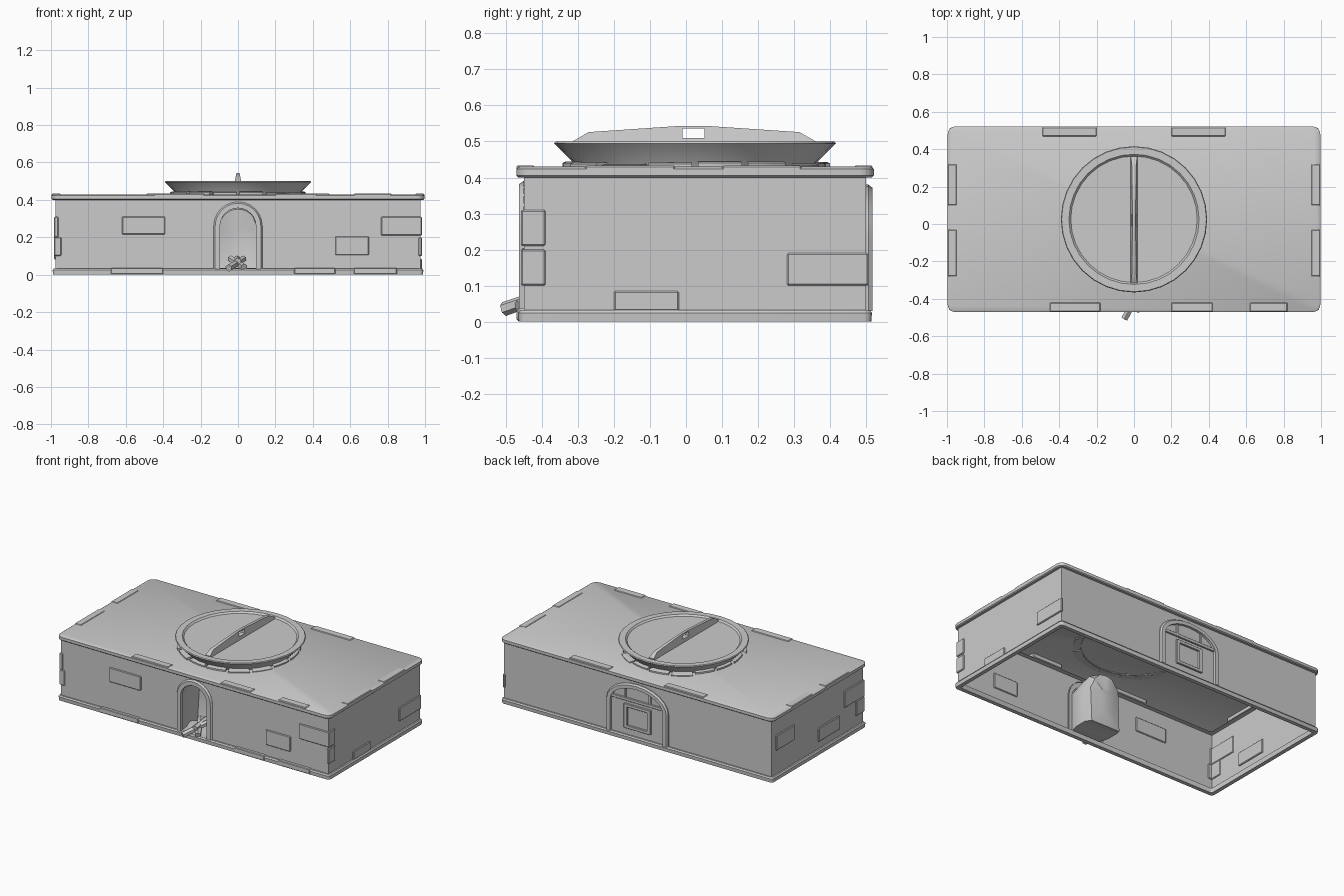
import bpy, bmesh, math, random
from mathutils import Vector, Matrix

if "Cube" in bpy.data.objects:
    bpy.data.objects.remove(bpy.data.objects["Cube"])

random.seed(4)
X, Y0, Y1 = 0.975, -0.45, 0.50      # wall planes
CY = 0.025                          # centre of the round lid


def make(name, verts, faces):
    me = bpy.data.meshes.new(name)
    me.from_pydata([tuple(v) for v in verts], [], faces)
    bm = bmesh.new()
    bm.from_mesh(me)
    bmesh.ops.recalc_face_normals(bm, faces=bm.faces)
    bm.to_mesh(me)
    bm.free()
    ob = bpy.data.objects.new(name, me)
    bpy.context.collection.objects.link(ob)
    return ob


def loft(name, loops, cyclic=False, cap=False, closed=True):
    """Skin a row of equal-length point loops."""
    n, m = len(loops[0]), len(loops)
    verts = [p for l in loops for p in l]
    faces = []
    for i in range(m if cyclic else m - 1):
        a, b = i * n, ((i + 1) % m) * n
        for j in range(n if closed else n - 1):
            k = (j + 1) % n
            faces.append((a + j, a + k, b + k, b + j))
    if cap:
        faces.append(tuple(range((m - 1) * n, m * n)))
    return make(name, verts, faces)


def box(name, lo, hi, bevel=0.004, rot=None):
    c = (Vector(lo) + Vector(hi)) / 2
    s = Vector(hi) - Vector(lo)
    bm = bmesh.new()
    bmesh.ops.create_cube(bm, size=1, matrix=Matrix.Diagonal((*s, 1)))
    if bevel:
        bmesh.ops.bevel(bm, geom=bm.edges[:], offset=bevel, segments=1, affect='EDGES')
    bm.transform(Matrix.Translation(c) @ (rot or Matrix()))
    me = bpy.data.meshes.new(name)
    bm.to_mesh(me)
    bm.free()
    ob = bpy.data.objects.new(name, me)
    bpy.context.collection.objects.link(ob)
    return ob


def round_rect(grow, r, z, n=4):
    x, y0, y1 = X + grow, Y0 - grow, Y1 + grow
    pts = []
    for q, (cx, cy) in enumerate([(x - r, y1 - r), (r - x, y1 - r), (r - x, y0 + r), (x - r, y0 + r)]):
        for i in range(n + 1):
            a = math.pi / 2 * (q + i / n)
            pts.append((cx + r * math.cos(a), cy + r * math.sin(a), z))
    return pts


def arch(hw, spring, rise, y, base=0.03, n=12):
    pts = [(hw, y, base)]
    for i in range(n + 1):
        a = math.pi * i / n
        pts.append((hw * math.cos(a), y, spring + rise * math.sin(a)))
    return pts + [(-hw, y, base)]


def arch_frame(name, outer, inner, y_wall, y_face):
    soft = y_wall + (y_face - y_wall) * 0.5
    mid = (outer[0] - 0.008, outer[1], outer[2] - 0.008)
    return loft(name, [arch(*outer, y_wall), arch(*outer, soft), arch(*mid, y_face),
                       arch(*inner, y_face), arch(*inner, y_wall)], closed=False)


# walls: thin shell, open below, with an arched hole in the front
door = arch(0.1, 0.26, 0.1, Y0, base=0)
front = [(-X, Y0, 0), (-X, Y0, 0.40), (X, Y0, 0.40), (X, Y0, 0)] + door
make("front_wall", front, [tuple(range(len(front)))])
loft("side_and_back_walls", [[(x, y, z) for x, y in ((-X, Y0), (-X, Y1), (X, Y1), (X, Y0))]
                             for z in (0, 0.40)], closed=False)

# base rim and top slab
loft("base_rim", [round_rect(g, r, z) for g, r, z in
                  ((-0.012, 0.01, 0), (0.014, 0.02, 0), (0.016, 0.02, 0.024),
                   (0.010, 0.02, 0.032), (-0.012, 0.01, 0.032))], cyclic=True)
loft("top_slab", [round_rect(g, r, z) for g, r, z in
                  ((-0.03, 0.01, 0.40), (0.015, 0.035, 0.40), (0.021, 0.04, 0.405),
                   (0.021, 0.04, 0.424), (0.012, 0.04, 0.43))], cap=True)

# worn edge stones on slab and rim
for sy, x0, x1 in ((-1, -0.45, -0.18), (-1, 0.2, 0.42), (-1, 0.62, 0.82), (1, -0.49, -0.2), (1, 0.2, 0.49)):
    y = (Y0 - 0.02) if sy < 0 else (Y1 + 0.018)
    box("slab_edge_stone", (x0, min(y, y - sy * 0.05), 0.404), (x1, max(y, y - sy * 0.05), 0.434))
for x0, x1 in ((-0.68, -0.4), (0.3, 0.52), (0.62, 0.85)):
    box("rim_stone", (x0, Y0 - 0.02, 0.002), (x1, Y0 + 0.005, 0.036))
for s in (-1, 1):
    for y0, y1 in ((-0.28, -0.03), (0.1, 0.32)):
        box("slab_side_stone", (s * 0.972 - 0.024, y0, 0.404), (s * 0.972 + 0.024, y1, 0.433))

# bricks standing proud of the walls
for x0, x1, z0, z1 in ((-0.62, -0.39, 0.215, 0.31), (0.52, 0.70, 0.105, 0.205)):
    box("front_brick", (x0, Y0 - 0.007, z0), (x1, Y0 + 0.006, z1))
for s, y0, y1, z0, z1 in ((1, -0.2, -0.02, 0.03, 0.085), (1, 0.28, Y1 + 0.006, 0.1, 0.19),
                          (-1, 0.27, 0.46, 0.19, 0.29), (-1, -0.2, 0.02, 0.08, 0.17)):
    box("side_brick", (s * X - 0.008, y0, z0), (s * X + 0.008, y1, z1))


def corner_brick(sx, length, depth, z0, z1):
    xa, xb = sorted((sx * (X + 0.008), sx * (X - length)))
    box("corner_brick_front", (xa, Y0 - 0.008, z0), (xb, Y0 + 0.006, z1))
    xa, xb = sorted((sx * (X + 0.008), sx * (X - 0.006)))
    box("corner_brick_side", (xa, Y0 - 0.008, z0), (xb, Y0 + depth, z1))


corner_brick(1, 0.21, 0.06, 0.21, 0.31)
corner_brick(1, 0.01, 0.06, 0.1, 0.2)
corner_brick(-1, 0.015, 0.2, 0.2, 0.31)
corner_brick(-1, 0.03, 0.08, 0.1, 0.2)

# fire opening: arch surround and rough hollow behind it
arch_frame("fire_arch", (0.13, 0.26, 0.13), (0.096, 0.26, 0.096), Y0 + 0.01, Y0 - 0.013)
rings = []
for y, hw in ((Y0, 0.1), (-0.38, 0.115), (-0.31, 0.12), (-0.26, 0.105), (-0.25, 0.05)):
    ring = arch(hw, 0.25 if hw > 0.06 else 0.21, hw, y, base=0.03 if hw > 0.06 else 0.12, n=8)
    j = 0 if y == Y0 else 0.009
    rings.append([tuple(c + random.uniform(-j, j) for c in p) for p in ring])
loft("fire_hollow", rings, cap=True)

# firewood
for a, b in (((-0.05, -0.505, 0.035), (0.03, -0.36, 0.085)),
             ((0.032, -0.465, 0.04), (-0.04, -0.33, 0.085)),
             ((0.0, -0.45, 0.07), (-0.005, -0.32, 0.085))):
    a, b = Vector(a), Vector(b)
    d = b - a
    rot = d.to_track_quat('Z', 'Y').to_matrix().to_4x4()
    bm = bmesh.new()
    bmesh.ops.create_cone(bm, cap_ends=True, segments=6, radius1=0.02, radius2=0.018, depth=d.length,
                          matrix=Matrix.Translation((a + b) / 2) @ rot)
    me = bpy.data.meshes.new("log")
    bm.to_mesh(me)
    bm.free()
    bpy.context.collection.objects.link(bpy.data.objects.new("log", me))

# back hatch: arch surround, cross bars, small door
arch_frame("hatch_arch", (0.225, 0.24, 0.14), (0.192, 0.24, 0.11), Y1 - 0.004, Y1 + 0.017)
box("hatch_cross_bar", (-0.195, Y1 - 0.004, 0.255), (0.195, Y1 + 0.01, 0.275), 0.002)
for s in (-1, 1):
    box("hatch_upright", (s * 0.09 - 0.008, Y1 - 0.004, 0.27), (s * 0.09 + 0.008, Y1 + 0.008, 0.335), 0.002)
    box("door_stile", (s * 0.085 - 0.012, Y1 - 0.004, 0.075), (s * 0.085 + 0.012, Y1 + 0.012, 0.235), 0.002)
for z in (0.075, 0.215):
    box("door_rail", (-0.09, Y1 - 0.004, z), (0.09, Y1 + 0.012, z + 0.02), 0.002)

# round lid, flared upward
N = 32
lid = loft("lid", [[(r * math.cos(2 * math.pi * i / N), CY + r * math.sin(2 * math.pi * i / N), z)
                    for i in range(N)] for r, z in
                   ((0.33, 0.424), (0.335, 0.438), (0.391, 0.495), (0.387, 0.5),
                    (0.348, 0.5), (0.338, 0.49))], cap=True)

# ring of stones under the lid
for i in range(16):
    a0 = 2 * math.pi * (i + 0.06) / 16
    a1 = 2 * math.pi * (i + 0.94) / 16
    ro, h = random.uniform(0.36, 0.385), random.uniform(0.438, 0.445)
    loops = []
    for k in range(4):
        a = a0 + (a1 - a0) * k / 3
        loops.append([(r * math.cos(a), CY + r * math.sin(a), z) for r, z in
                      ((0.325, 0.426), (ro, 0.426), (ro, h - 0.004), (ro - 0.008, h), (0.325, h))])
    ob = loft("lid_seat_stone", loops, cap=True)

# lid handle: tapered bar with a slot
prof = [(-0.315, 0.485), (-0.315, 0.5), (-0.27, 0.526), (-0.02, 0.543),
        (0.06, 0.543), (0.315, 0.526), (0.36, 0.5), (0.36, 0.485)]
sides = [[(s * (0.02 - 0.2 * (z - 0.485)), y, z) for y, z in prof] for s in (-1, 1)]
n = len(prof)
handle = make("lid_handle", sides[0] + sides[1],
              [(i, (i + 1) % n, n + (i + 1) % n, n + i) for i in range(n)]
              + [tuple(range(n)), tuple(range(n, 2 * n))])
cutter = box("slot_cutter", (-0.1, -0.01, 0.51), (0.1, 0.052, 0.536), 0)
cutter.hide_render = True
mod = handle.modifiers.new("slot", 'BOOLEAN')
mod.operation, mod.object, mod.solver = 'DIFFERENCE', cutter, 'EXACT'
bpy.context.view_layer.objects.active = handle
bpy.ops.object.modifier_apply(modifier=mod.name)
bpy.data.objects.remove(cutter)

# smooth the curved parts, keep the hard edges
for ob in bpy.context.scene.objects:
    ob.select_set(ob.type == 'MESH')
bpy.ops.object.shade_smooth_by_angle(angle=math.radians(30))
